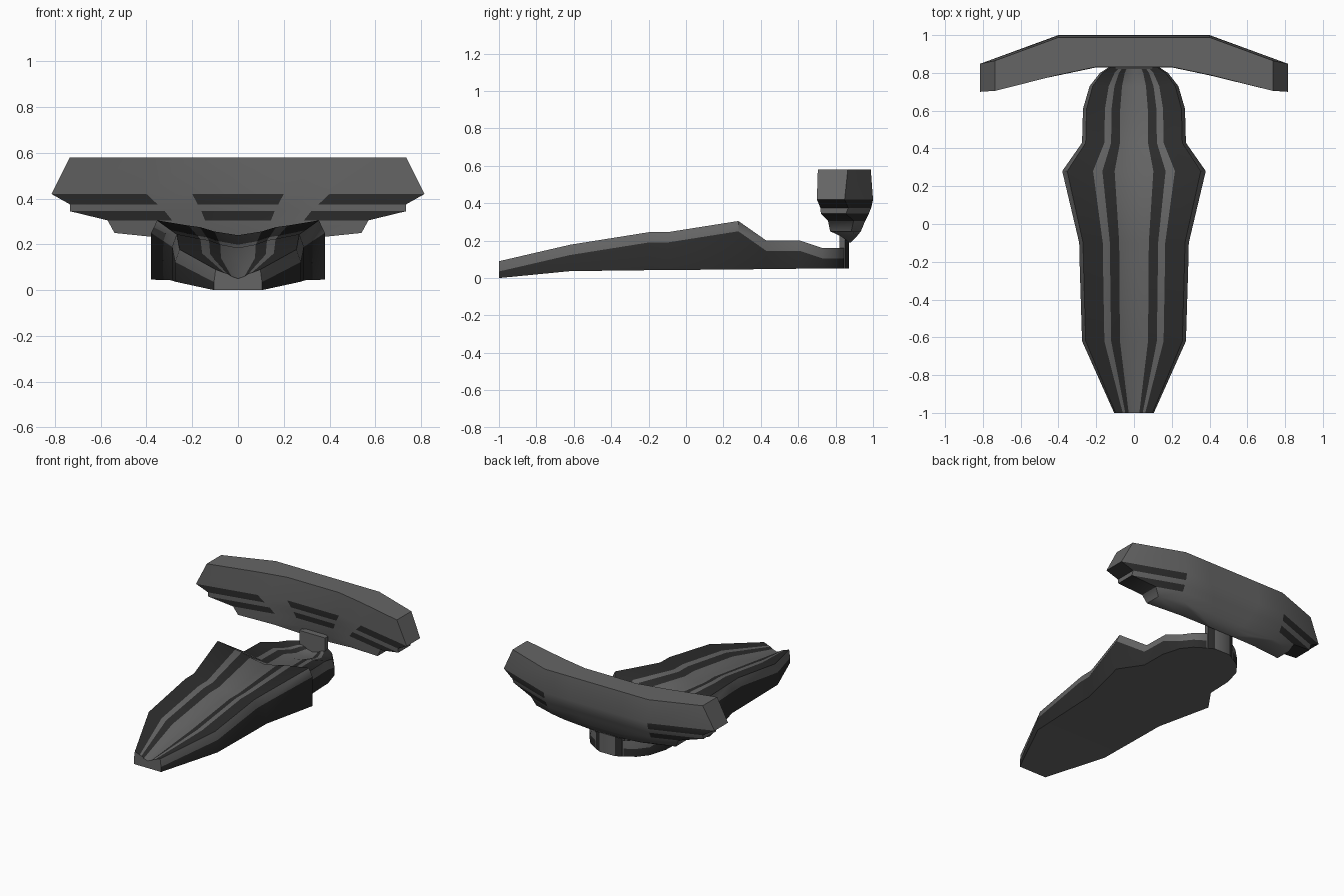
import bpy, bmesh, math

if "Cube" in bpy.data.objects:
    bpy.data.objects.remove(bpy.data.objects["Cube"])


def colour(name, v):
    m = bpy.data.materials.new(name)
    m.diffuse_color = (v, v, v, 1)
    m.use_nodes = True
    m.node_tree.nodes["Principled BSDF"].inputs["Base Color"].default_value = m.diffuse_color
    return m


GREY = colour("grey_metal", 0.13)
DARK = colour("dark_metal", 0.025)


def loft(name, rings, dark, angle):
    """Skin closed rings; dark(ring, segment) picks the darker panels."""
    bm = bmesh.new()
    loops = [[bm.verts.new(p) for p in r] for r in rings]
    n = len(loops[0])
    for i in range(len(loops) - 1):
        for j in range(n):
            k = (j + 1) % n
            f = bm.faces.new((loops[i][j], loops[i][k], loops[i + 1][k], loops[i + 1][j]))
            f.material_index = int(dark(i, j))
    bm.faces.new(loops[0])
    bm.faces.new(loops[-1])
    bmesh.ops.recalc_face_normals(bm, faces=bm.faces)
    me = bpy.data.meshes.new(name)
    bm.to_mesh(me)
    bm.free()
    ob = bpy.data.objects.new(name, me)
    me.materials.append(GREY)
    me.materials.append(DARK)
    bpy.context.collection.objects.link(ob)
    bpy.ops.object.select_all(action='DESELECT')
    ob.select_set(True)
    bpy.context.view_layer.objects.active = ob
    bpy.ops.object.shade_smooth_by_angle(angle=math.radians(angle))
    return ob


# Long hull: y, half width, rim height, bottom height, trough depth
stations = [
    (-1.00, 0.105, 0.090, 0.000, 0.040),
    (-0.62, 0.275, 0.178, 0.037, 0.050),
    (-0.20, 0.288, 0.245, 0.042, 0.060),
    (-0.10, 0.290, 0.245, 0.043, 0.060),
    (0.28, 0.380, 0.305, 0.046, 0.065),
    (0.43, 0.275, 0.200, 0.048, 0.050),
    (0.61, 0.270, 0.200, 0.050, 0.050),
    (0.73, 0.235, 0.160, 0.050, 0.045),
    (0.80, 0.180, 0.160, 0.050, 0.045),
    (0.845, 0.110, 0.160, 0.050, 0.045),
]
# Half section from the bevel to the centre: width fraction, depth fraction
grooves = [(0.93, 0), (0.57, 0.35), (0.44, 0.45), (0.27, 0.75), (0, 1)]


def hull_ring(y, w, top, bot, depth):
    half = [(w, bot), (w, top - 0.055)]
    half += [(w * u, top - depth * d) for u, d in grooves]
    pts = half + [(-x, z) for x, z in reversed(half[:-1])]
    return [(x, y, z) for x, z in pts]


loft("hull", [hull_ring(*s) for s in stations],
     lambda i, j: j in (0, 2, 4, 7, 9, 11), 50)

# Swept rear wing, stepped underneath: height, half width, inset, strut spread
steps = [
    (0.58, 0.735, 0.012, 1.0),
    (0.42, 0.815, 0.0, 1.0),
    (0.375, 0.735, 0.010, 0.88),
    (0.345, 0.735, 0.022, 0.8),
    (0.305, 0.57, 0.042, 0.72),
    (0.25, 0.54, 0.065, 0.6),
    (0.225, 0.30, 0.085, 0.5),
    (0.19, 0.10, 0.12, 0.2),
]


def wing_ring(z, w, inset, spread):
    def front(x):
        return 0.85 - 0.21 * max(0, x - 0.1) + inset * 0.2

    xb = min(0.4, w * 0.7)
    back_y = 1.0 - 0.366 * max(0, w - 0.4) - inset
    front_y = front(w)
    if z > 0.5:
        back_y, front_y = 0.865, 0.705
    half = [(xb * 0.5 * spread, 1.0 - inset), (xb, 1.0 - inset), (w, back_y), (w, front_y)]
    half += [(x * spread, front(x * spread)) for x in (0.4, 0.2)]
    pts = half + [(-x, y) for x, y in reversed(half)]
    return [(x, y, z) for x, y in pts]


loft("rear_wing", [wing_ring(*s) for s in steps],
     lambda i, j: i in (1, 3) and j in (1, 2, 3, 5, 7, 8, 9), 50)

# Short post joining hull and wing
post = [[(0.1, 0.82, z), (0.1, 0.85, z), (0.06, 0.872, z),
         (-0.06, 0.872, z), (-0.1, 0.85, z), (-0.1, 0.82, z)] for z in (0.05, 0.24)]
loft("wing_post", post, lambda i, j: j in (1, 3), 50)
